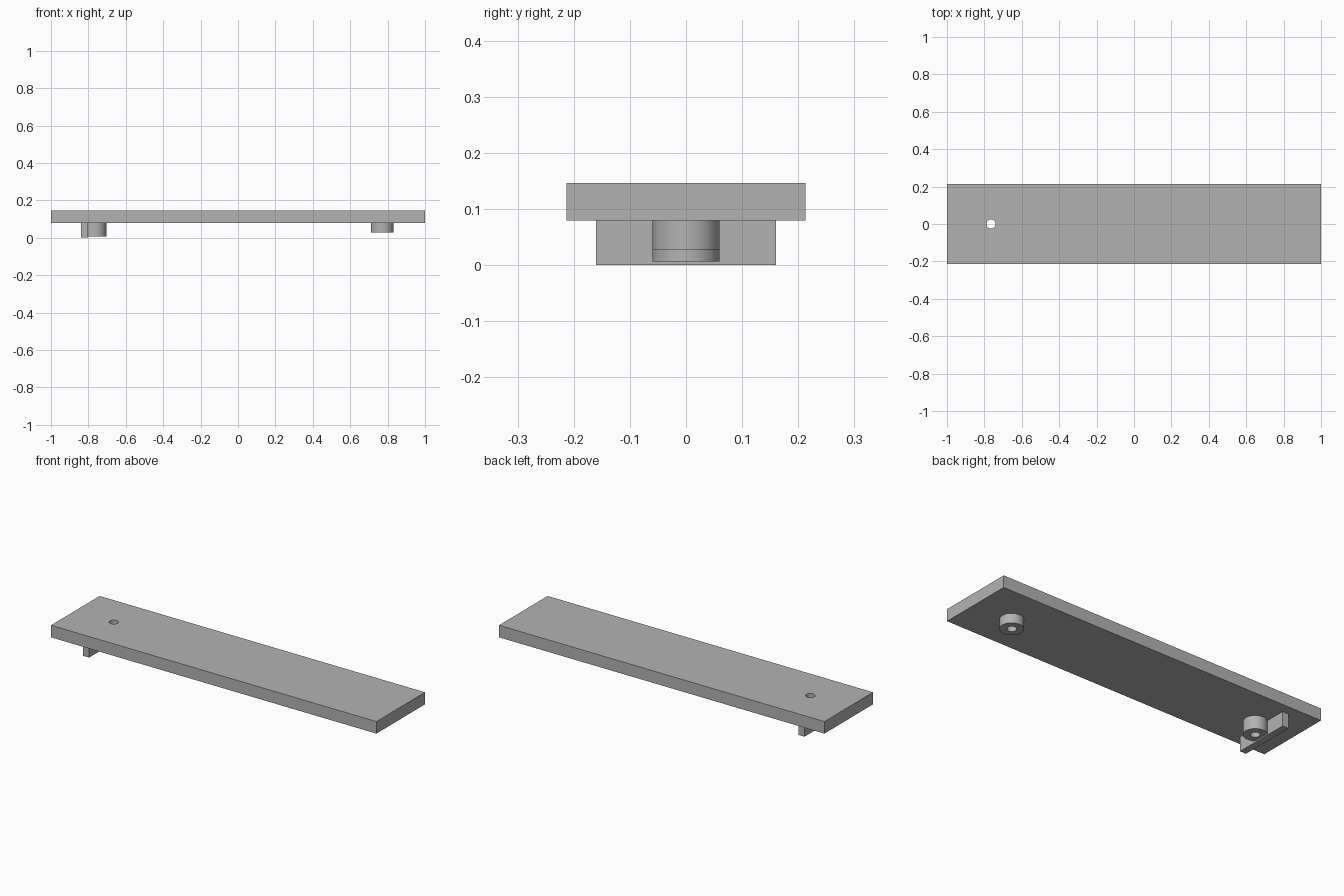
import bpy
import math

cube = bpy.data.objects.get("Cube")
if cube:
    bpy.data.objects.remove(cube, do_unlink=True)

grey = bpy.data.materials.new("plain grey")
grey.use_nodes = True
COLOUR = (0.45, 0.45, 0.45, 1)
grey.diffuse_color = COLOUR
grey.node_tree.nodes["Principled BSDF"].inputs["Base Color"].default_value = COLOUR

PLATE_BOTTOM, PLATE_TOP = 0.08, 0.147
BOSS_RADIUS, HOLE_RADIUS = 0.06, 0.024


def finish(name):
    obj = bpy.context.object
    obj.name = name
    bpy.ops.object.transform_apply(location=True, rotation=False, scale=True)
    obj.data.materials.append(grey)
    return obj


def box(name, x0, x1, half_y, z0, z1):
    bpy.ops.mesh.primitive_cube_add(size=1, location=((x0 + x1) / 2, 0, (z0 + z1) / 2))
    bpy.context.object.scale = (x1 - x0, 2 * half_y, z1 - z0)
    return finish(name)


def cylinder(name, x, radius, z0, z1):
    bpy.ops.mesh.primitive_cylinder_add(vertices=64, radius=radius, depth=z1 - z0,
                                        location=(x, 0, (z0 + z1) / 2))
    return finish(name)


def cut(obj, cutter):
    mod = obj.modifiers.new("hole", 'BOOLEAN')
    mod.operation = 'DIFFERENCE'
    mod.solver = 'EXACT'
    mod.object = cutter
    bpy.ops.object.select_all(action='DESELECT')
    obj.select_set(True)
    bpy.context.view_layer.objects.active = obj
    bpy.ops.object.modifier_apply(modifier=mod.name)
    bpy.ops.object.shade_smooth_by_angle(angle=math.radians(30))


# Top board and the cross bar under its right end
plate = box("plate", -1, 1, 0.213, PLATE_BOTTOM, PLATE_TOP)
box("cross_bar", -0.84, -0.803, 0.16, 0, PLATE_BOTTOM)

# Hollow round bosses; only the right hole runs on through the board
for name, x, bottom, through in (("right_boss", -0.764, 0.007, True),
                                 ("left_boss", 0.771, 0.027, False)):
    boss = cylinder(name, x, BOSS_RADIUS, bottom, PLATE_BOTTOM)
    drill = cylinder(name + "_drill", x, HOLE_RADIUS, -0.1, 0.3)
    cut(boss, drill)
    if through:
        cut(plate, drill)
    bpy.data.objects.remove(drill, do_unlink=True)
